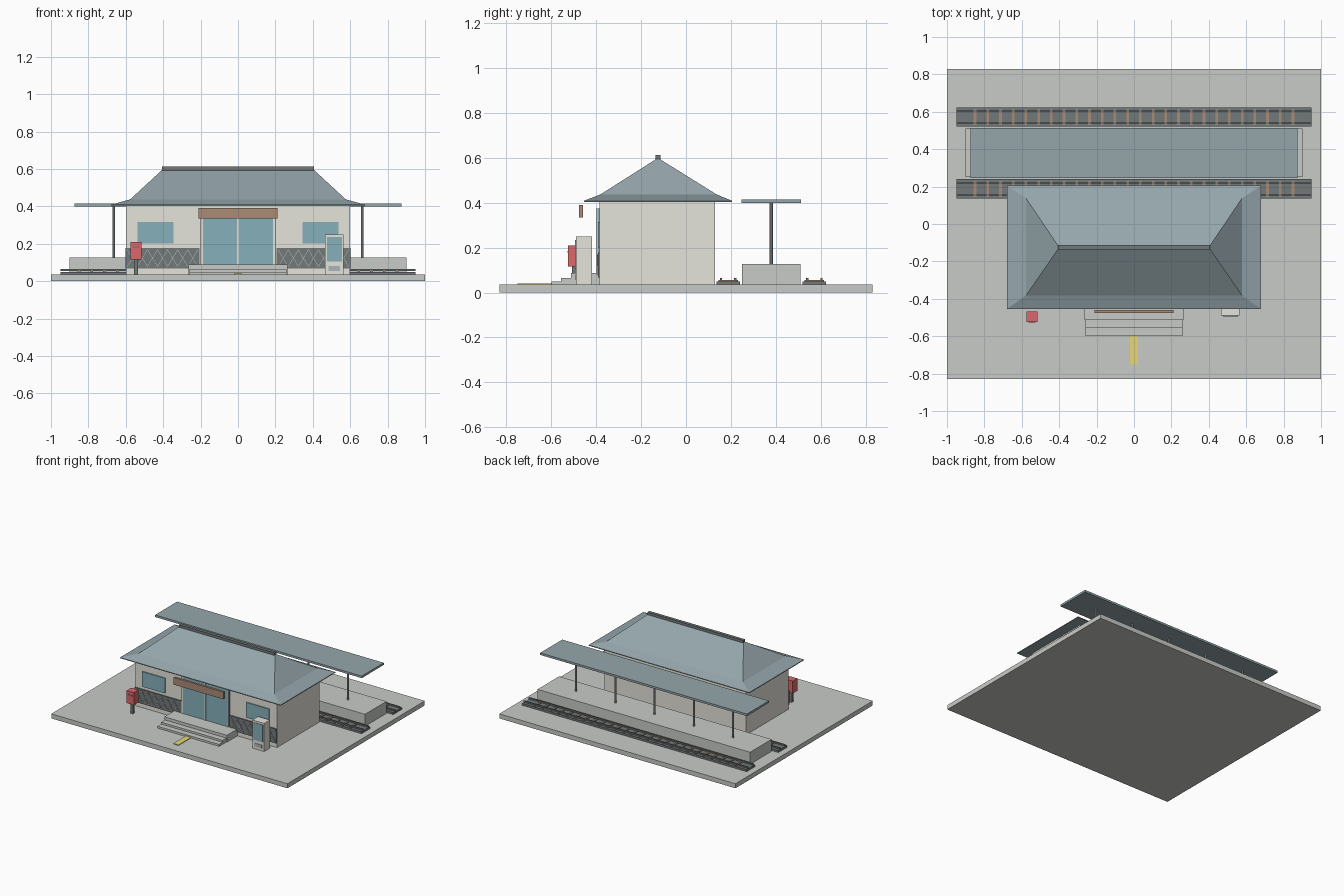
import bpy, bmesh, math
from mathutils import Matrix, Vector

if "Cube" in bpy.data.objects:
    bpy.data.objects.remove(bpy.data.objects["Cube"])


def mat(name, r, g, b):
    m = bpy.data.materials.new(name)
    m.diffuse_color = (r, g, b, 1)
    m.use_nodes = True
    m.node_tree.nodes["Principled BSDF"].inputs["Base Color"].default_value = m.diffuse_color
    return m


CONCRETE = mat("concrete", 0.58, 0.60, 0.57)
WALL = mat("plaster", 0.78, 0.77, 0.71)
ROOF = mat("roof_slate", 0.30, 0.38, 0.41)
DARK = mat("dark", 0.17, 0.19, 0.19)
GLASS = mat("glass", 0.24, 0.44, 0.50)
WOOD = mat("wood", 0.40, 0.26, 0.18)
RED = mat("red", 0.72, 0.14, 0.15)
YELLOW = mat("yellow", 0.80, 0.68, 0.18)
METAL = mat("metal", 0.42, 0.46, 0.48)


def finish(name, bm, material):
    bmesh.ops.recalc_face_normals(bm, faces=bm.faces)
    me = bpy.data.meshes.new(name)
    bm.to_mesh(me)
    bm.free()
    me.materials.append(material)
    ob = bpy.data.objects.new(name, me)
    bpy.context.collection.objects.link(ob)
    return ob


def boxes(name, spans, material):
    """One object from boxes given as (x0, x1, y0, y1, z0, z1)."""
    bm = bmesh.new()
    for x0, x1, y0, y1, z0, z1 in spans:
        m = Matrix.Translation(((x0 + x1) / 2, (y0 + y1) / 2, (z0 + z1) / 2))
        m = m @ Matrix.Diagonal((x1 - x0, y1 - y0, z1 - z0, 1))
        bmesh.ops.create_cube(bm, size=1, matrix=m)
    return finish(name, bm, material)


def box(name, x0, x1, y0, y1, z0, z1, material):
    return boxes(name, [(x0, x1, y0, y1, z0, z1)], material)


# Ground slab and station body
box("ground_slab", -1, 1, -0.83, 0.83, 0, 0.035, CONCRETE)
box("station_walls", -0.6, 0.6, -0.385, 0.13, 0.035, 0.408, WALL)

# Hipped roof with flared eaves: rings of half width, front y, back y, height
bm = bmesh.new()
rings = []
for hx, y0, y1, z in [(0.68, -0.455, 0.205, 0.403), (0.68, -0.455, 0.205, 0.409),
                      (0.577, -0.382, 0.137, 0.437)]:
    rings.append([bm.verts.new(p) for p in
                  ((-hx, y0, z), (hx, y0, z), (hx, y1, z), (-hx, y1, z))])
bm.faces.new(rings[0])
for lo, hi in zip(rings, rings[1:]):
    for i in range(4):
        j = (i + 1) % 4
        bm.faces.new((lo[i], lo[j], hi[j], hi[i]))
a, b, c, d = rings[-1]
left, right = (bm.verts.new((x, -0.125, 0.6)) for x in (-0.4, 0.4))
for f in ((a, b, right, left), (b, c, right), (c, d, left, right), (d, a, left)):
    bm.faces.new(f)
finish("hipped_roof", bm, ROOF)
box("roof_ridge", -0.405, 0.405, -0.137, -0.113, 0.59, 0.612, DARK)

# Entrance doors, frame and sign board
box("door_glass", -0.2, 0.2, -0.395, -0.383, 0.085, 0.375, GLASS)
boxes("door_frame", [(x - 0.005, x + 0.005, -0.4, -0.383, 0.085, 0.375)
                     for x in (-0.192, 0, 0.192)], WALL)
box("sign_board", -0.21, 0.21, -0.477, -0.46, 0.335, 0.39, WOOD)

# Windows and lattice-covered lower panels on both sides of the doors
for side, s in (("left", -1), ("right", 1)):
    xs = sorted((s * 0.345, s * 0.537))
    box(side + "_window", *xs, -0.393, -0.383, 0.2, 0.315, GLASS)
    xs = sorted((s * 0.205, s * 0.602))
    box(side + "_lower_panel", *xs, -0.393, -0.383, 0.068, 0.178, DARK)
    bm = bmesh.new()
    count, x0, x1 = 7, xs[0] + 0.01, xs[1] - 0.01
    w, h = (x1 - x0) / count, 0.09
    for i in range(count):
        for tilt in (-1, 1):
            m = Matrix.Translation((x0 + (i + 0.5) * w, -0.394, 0.123))
            m = m @ Matrix.Rotation(tilt * math.atan2(h, w), 4, 'Y')
            m = m @ Matrix.Diagonal((math.hypot(w, h), 0.004, 0.003, 1))
            bmesh.ops.create_cube(bm, size=1, matrix=m)
    finish(side + "_lattice", bm, METAL)

# Entrance steps and tactile strip
for i, (hx, y, z) in enumerate([(0.26, -0.60, 0.05), (0.26, -0.557, 0.065),
                                (0.265, -0.513, 0.088)]):
    box(f"entrance_step_{i + 1}", -hx, hx, y, -0.383, 0.035, z, CONCRETE)
box("yellow_strip", -0.022, 0.022, -0.75, -0.6, 0.035, 0.04, YELLOW)

# Post box
box("post_box_stand", -0.555, -0.535, -0.507, -0.487, 0.035, 0.118, DARK)
box("post_box", -0.575, -0.515, -0.525, -0.469, 0.115, 0.21, RED)
box("post_box_slot", -0.563, -0.527, -0.527, -0.524, 0.178, 0.186, DARK)

# Vending machine
box("vending_machine", 0.465, 0.565, -0.49, -0.42, 0.035, 0.25, WALL)
box("vending_window", 0.475, 0.555, -0.494, -0.488, 0.105, 0.235, GLASS)
box("vending_tray", 0.485, 0.545, -0.493, -0.488, 0.055, 0.08, METAL)

# Platform with canopy on a row of posts
box("platform", -0.9, 0.9, 0.25, 0.51, 0.035, 0.127, CONCRETE)
box("platform_canopy", -0.875, 0.875, 0.247, 0.513, 0.398, 0.414, ROOF)
bm = bmesh.new()
for i in range(5):
    bmesh.ops.create_cone(bm, cap_ends=True, segments=10, radius1=0.007, radius2=0.007,
                          depth=0.28, matrix=Matrix.Translation((-0.665 + i * 0.3325, 0.38, 0.262)))
finish("canopy_posts", bm, METAL)
bpy.context.view_layer.objects.active = bpy.data.objects["canopy_posts"]
bpy.data.objects["canopy_posts"].select_set(True)
bpy.ops.object.shade_smooth_by_angle()

# Two railway tracks: bed, sleepers and rails
for name, y in (("near", 0.188), ("far", 0.572)):
    box(name + "_track_bed", -0.95, 0.95, y - 0.052, y + 0.052, 0.035, 0.05, DARK)
    boxes(name + "_sleepers", [(x - 0.007, x + 0.007, y - 0.043, y + 0.043, 0.048, 0.057)
                               for x in (-0.85 + i * 0.068 for i in range(26))], WOOD)
    boxes(name + "_rails", [(-0.95, 0.95, y + o - 0.005, y + o + 0.005, 0.054, 0.064)
                            for o in (-0.032, 0.032)], DARK)
